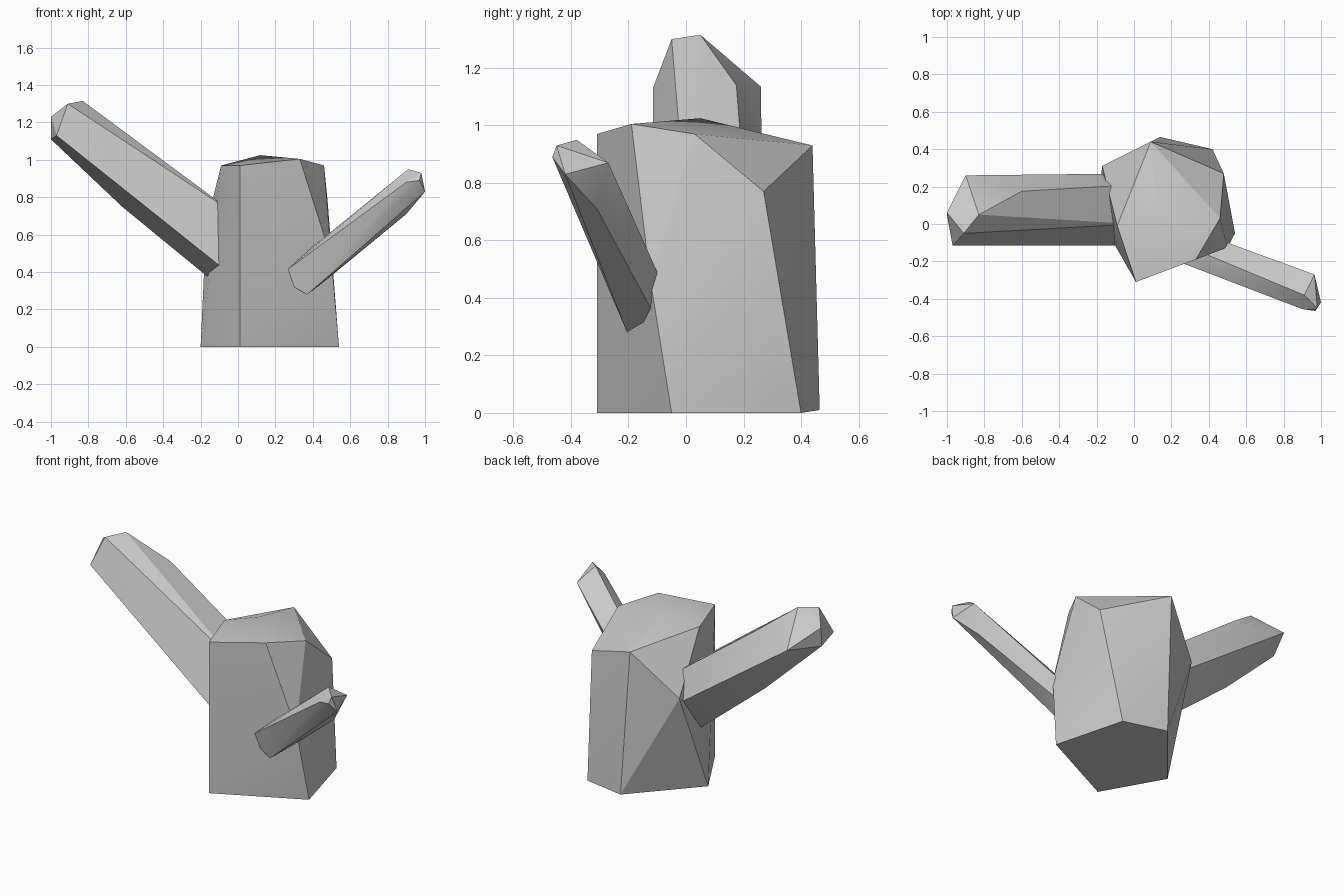
import bpy, bmesh, math


def crystal(name, points):
    """Faceted convex crystal wrapped around a few corner points."""
    bm = bmesh.new()
    for p in points:
        bm.verts.new(p)
    res = bmesh.ops.convex_hull(bm, input=bm.verts[:])
    loose = [v for v in bm.verts if not v.link_faces]
    bmesh.ops.delete(bm, geom=loose, context='VERTS')
    bmesh.ops.recalc_face_normals(bm, faces=bm.faces[:])
    mesh = bpy.data.meshes.new(name)
    bm.to_mesh(mesh)
    bm.free()
    ob = bpy.data.objects.new(name, mesh)
    bpy.context.collection.objects.link(ob)
    bpy.ops.object.select_all(action='DESELECT')
    ob.select_set(True)
    bpy.context.view_layer.objects.active = ob
    bpy.ops.object.shade_smooth_by_angle(angle=math.radians(25))
    return ob


# Large upright crystal: base ring, waist corners, slanted top
crystal("main_crystal", [
    (0.01, -0.31, 0), (0.54, -0.05, 0), (0.42, 0.40, 0),
    (0.14, 0.465, 0.01), (-0.2, 0.06, 0),
    (0.50, -0.125, 0.47), (-0.17, 0.31, 0.65),
    (0.01, -0.31, 0.97), (0.33, -0.19, 1.005), (0.46, 0.03, 0.97),
    (0.48, 0.27, 0.77), (0.09, 0.44, 0.93), (-0.09, -0.01, 0.97),
    (0.12, 0.05, 1.025)])

# Long crystal leaning left: pointed tip, then buried root
crystal("left_crystal", [
    (-0.97, -0.115, 1.13), (-0.91, -0.05, 1.30), (-0.83, 0.05, 1.315),
    (-0.60, 0.175, 1.14), (-0.90, 0.26, 1.135),
    (-1.0, 0.06, 1.23), (-1.0, 0.05, 1.11), (-0.62, 0.08, 0.75),
    (-0.08, -0.115, 0.42), (0.0, 0.0, 0.70), (0.0, 0.21, 0.70),
    (0.0, 0.27, 0.50), (-0.12, 0.08, 0.34)])

# Small crystal leaning right and forward
crystal("right_crystal", [
    (0.91, -0.38, 0.95), (0.965, -0.27, 0.87), (0.98, -0.45, 0.93),
    (0.90, -0.455, 0.88), (0.97, -0.465, 0.89), (1.0, -0.42, 0.83),
    (0.90, -0.31, 0.71),
    (0.26, -0.21, 0.41), (0.30, -0.20, 0.32), (0.37, -0.205, 0.28),
    (0.38, -0.16, 0.52), (0.50, -0.10, 0.49), (0.45, -0.11, 0.34)])
